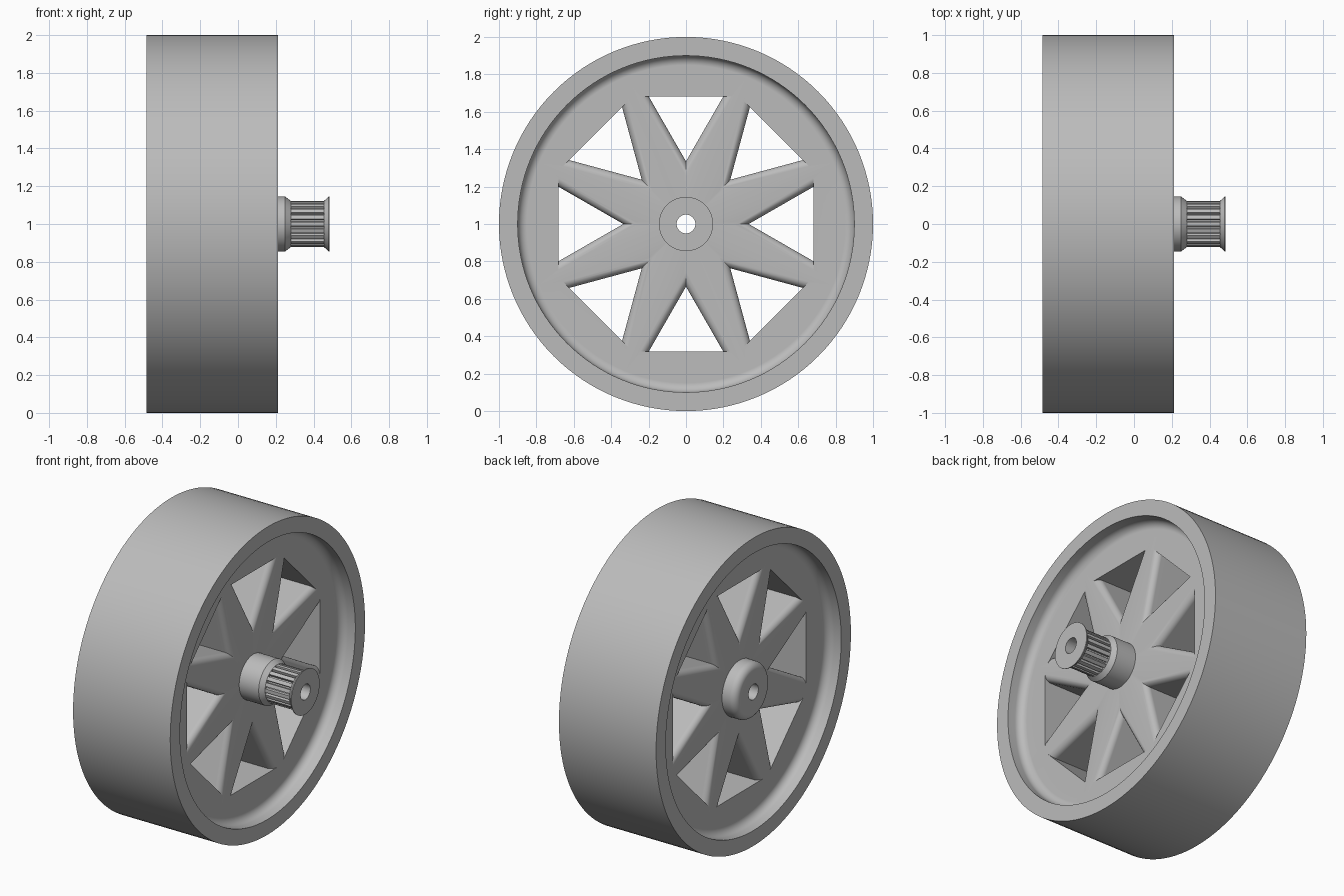
import bpy, bmesh
from math import sin, cos, pi, sqrt, radians
from mathutils import Vector

cube = bpy.data.objects.get("Cube")
if cube:
    bpy.data.objects.remove(cube, do_unlink=True)

grey = bpy.data.materials.new("plain grey")
grey.use_nodes = True
colour = (0.5, 0.5, 0.5, 1)
grey.diffuse_color = colour
grey.node_tree.nodes["Principled BSDF"].inputs["Base Color"].default_value = colour

BORE = 0.05
BACK, FRONT = -0.485, 0.213        # tyre side faces
WEB_BACK, WEB_FRONT = -0.385, 0.11  # recessed spoke faces
END = 0.485                        # pulley tip


def polar(x, r, a):
    return Vector((x, r * sin(a), 1 + r * cos(a)))


def add_loft(bm, rings, wrap):
    """Skin a list of rings; wrap joins the last to the first, else caps."""
    rows = [[bm.verts.new(p) for p in ring] for ring in rings]
    n = len(rows[0])
    pairs = list(zip(rows, rows[1:]))
    if wrap:
        pairs.append((rows[-1], rows[0]))
    else:
        bm.faces.new(rows[0])
        bm.faces.new(rows[-1])
    for lo, hi in pairs:
        for i in range(n):
            j = (i + 1) % n
            bm.faces.new((lo[i], lo[j], hi[j], hi[i]))


def make_object(name, bm):
    bmesh.ops.recalc_face_normals(bm, faces=bm.faces[:])
    mesh = bpy.data.meshes.new(name)
    bm.to_mesh(mesh)
    bm.free()
    mesh.materials.append(grey)
    ob = bpy.data.objects.new(name, mesh)
    bpy.context.collection.objects.link(ob)
    return ob


def revolve(name, profile, segments):
    bm = bmesh.new()
    angles = [2 * pi * i / segments for i in range(segments)]
    add_loft(bm, [[polar(x, r, a) for a in angles] for x, r in profile], True)
    return make_object(name, bm)


def select(ob):
    bpy.ops.object.select_all(action='DESELECT')
    ob.select_set(True)
    bpy.context.view_layer.objects.active = ob


def smooth(ob):
    select(ob)
    bpy.ops.object.shade_smooth_by_angle(angle=radians(30))
    mod = ob.modifiers.new("even shading", 'WEIGHTED_NORMAL')
    mod.keep_sharp = True


def arc(cx, cr, radius, start, stop, steps=6):
    """Points (x, r) on an arc, angles in degrees."""
    out = []
    for i in range(steps + 1):
        t = radians(start + (stop - start) * i / steps)
        out.append((cx + radius * cos(t), cr + radius * sin(t)))
    return out


# Wheel: tyre, dished web and rounded back boss in one turned profile
FIL = 0.05
profile = [(BACK, BORE)]
profile += arc(BACK + 0.045, 0.135, 0.045, 180, 90)
profile += [(WEB_BACK, 0.18)]
profile += arc(WEB_BACK - FIL, 0.9 - FIL, FIL, 0, 90)
profile += [(BACK, 0.9), (BACK, 1), (FRONT, 1), (FRONT, 0.9)]
profile += arc(WEB_FRONT + FIL, 0.9 - FIL, FIL, 90, 180)
profile += [(WEB_FRONT, BORE)]
wheel = revolve("wheel", profile, 128)

# Window cutters: triangular prisms flared at both ends to round the spokes
ROUND, STEPS = 0.04, 6
levels = [(WEB_BACK - 0.03, ROUND)]
edge = []
for i in range(STEPS + 1):
    t = pi / 2 * i / STEPS
    edge.append((ROUND * (1 - sin(t)), ROUND * (1 - cos(t))))
levels += [(WEB_BACK + d, off) for d, off in reversed(edge)]
levels += [(WEB_FRONT - d, off) for d, off in edge]
levels += [(WEB_FRONT + 0.03, ROUND)]

APEX, BASE, HALF = 0.335, 0.683, 0.2
slope = HALF / (BASE - APEX)
bm = bmesh.new()
for k in range(8):
    turn = k * pi / 4
    radial = Vector((0, sin(turn), cos(turn)))
    across = Vector((0, cos(turn), -sin(turn)))
    rings = []
    for x, off in levels:
        side = off * sqrt(1 + slope * slope)
        origin = Vector((x, 0, 1))
        rings.append([origin + radial * (APEX - side / slope),
                      origin + radial * BASE + across * (HALF + side),
                      origin + radial * BASE - across * (HALF + side)])
    add_loft(bm, rings, False)
cutter = make_object("window_cutter", bm)
cutter.hide_render = True

select(wheel)
cut = wheel.modifiers.new("windows", 'BOOLEAN')
cut.operation = 'DIFFERENCE'
cut.solver = 'EXACT'
cut.object = cutter
bpy.ops.object.modifier_apply(modifier=cut.name)
bpy.data.objects.remove(cutter, do_unlink=True)
smooth(wheel)

# Pulley collar, tapering down to the teeth
R_COLLAR, R_TIP, R_ROOT = 0.145, 0.122, 0.103
T0, T1 = 0.28, 0.455
smooth(revolve("pulley_collar", [
    (WEB_FRONT - 0.01, BORE), (WEB_FRONT - 0.01, R_COLLAR),
    (0.25, R_COLLAR), (T0, R_TIP), (T0, BORE)], 64))

# Pulley end flange, flaring outward
smooth(revolve("pulley_flange", [
    (T1, BORE), (T1, R_TIP), (END - 0.005, R_COLLAR),
    (END, R_COLLAR), (END, BORE)], 64))

# Pulley teeth
TEETH = 20
outline = []
for k in range(TEETH):
    for part, r in ((-0.3, R_TIP), (0, R_TIP), (0.3, R_TIP), (0.38, R_ROOT), (0.62, R_ROOT)):
        outline.append((2 * pi * (k + part) / TEETH, r))
bm = bmesh.new()
add_loft(bm, [[polar(x, r if outer else BORE, a) for a, r in outline]
              for x, outer in ((T0, False), (T0, True), (T1, True), (T1, False))], True)
smooth(make_object("pulley_teeth", bm))
